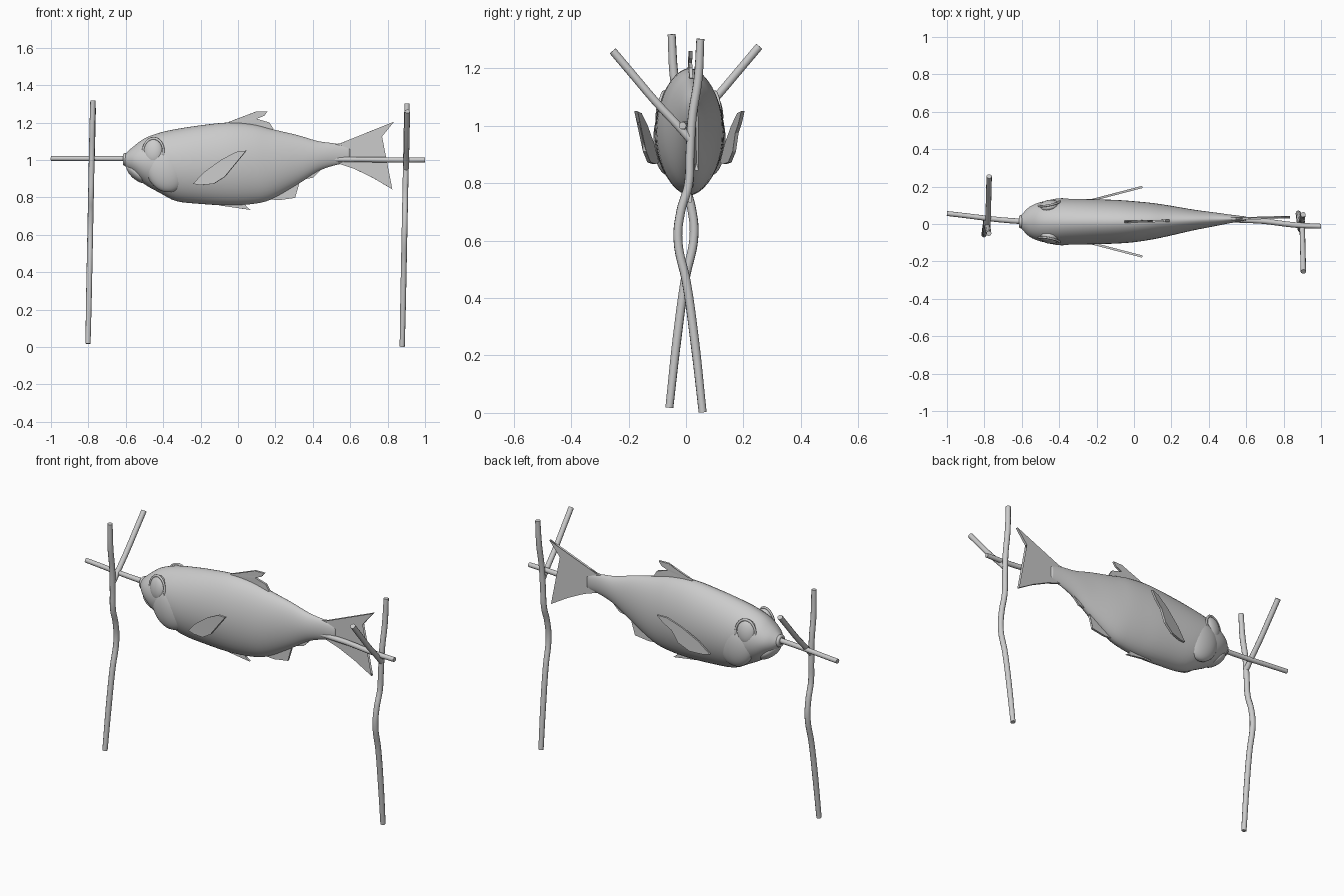
import bpy, bmesh, math
from mathutils import Vector

if "Cube" in bpy.data.objects:
    bpy.data.objects.remove(bpy.data.objects["Cube"])


def mid(x):
    """Sideways position of the slightly bent fish centre line."""
    return 0.012 + 0.03 * max(x, 0)


def add_mesh(name, bm, smooth=True):
    bmesh.ops.recalc_face_normals(bm, faces=bm.faces[:])
    me = bpy.data.meshes.new(name)
    bm.to_mesh(me)
    bm.free()
    for p in me.polygons:
        p.use_smooth = smooth
    ob = bpy.data.objects.new(name, me)
    bpy.context.collection.objects.link(ob)
    return ob


def stick(name, pts, radius, end_scale=0.9):
    """Round branch through the given points."""
    cu = bpy.data.curves.new(name, 'CURVE')
    cu.dimensions = '3D'
    cu.bevel_depth = radius
    cu.bevel_resolution = 3
    cu.resolution_u = 8
    cu.use_fill_caps = True
    sp = cu.splines.new('BEZIER')
    sp.bezier_points.add(len(pts) - 1)
    for i, (b, p) in enumerate(zip(sp.bezier_points, pts)):
        b.co = p
        b.handle_left_type = b.handle_right_type = 'AUTO'
        b.radius = end_scale if i in (0, len(pts) - 1) else 1
    ob = bpy.data.objects.new(name, cu)
    bpy.context.collection.objects.link(ob)


def fin(name, pts, y_at, thick):
    """Thin plate from an x/z outline."""
    bm = bmesh.new()
    bm.faces.new([bm.verts.new((x, y_at(x), z)) for x, z in pts])
    bmesh.ops.triangulate(bm, faces=bm.faces[:])
    ob = add_mesh(name, bm, False)
    so = ob.modifiers.new('thickness', 'SOLIDIFY')
    so.thickness = thick
    so.offset = 0


def ellipsoid(name, loc, scale, rot=(0, 0, 0)):
    bpy.ops.mesh.primitive_uv_sphere_add(segments=32, ring_count=20, location=loc, rotation=rot)
    ob = bpy.context.object
    ob.name = name
    ob.scale = scale
    bpy.ops.object.shade_smooth()


def torus(name, loc, major, minor, scale, rot):
    bpy.ops.mesh.primitive_torus_add(major_radius=major, minor_radius=minor, major_segments=32,
                                     minor_segments=8, location=loc, rotation=rot)
    ob = bpy.context.object
    ob.name = name
    ob.scale = scale
    bpy.ops.object.shade_smooth()


def catmull(a, b, c, d, t):
    return 0.5 * (2 * b + (c - a) * t + (2 * a - 5 * b + 4 * c - d) * t * t
                  + (3 * b - a - 3 * c + d) * t ** 3)


# Fish body: x, top z, bottom z, half width
stations = [Vector(s) for s in (
    (-.615, 1.02, .985, .02), (-.59, 1.045, .95, .05), (-.555, 1.075, .92, .082),
    (-.5, 1.115, .87, .105), (-.42, 1.145, .825, .117), (-.33, 1.165, .78, .122),
    (-.2, 1.185, .765, .12), (-.05, 1.2, .757, .114), (.08, 1.19, .765, .1),
    (.18, 1.165, .79, .083), (.32, 1.132, .87, .055), (.43, 1.1, .94, .037),
    (.52, 1.088, .972, .022), (.6, 1.07, .985, .01))]
rows = []
n = len(stations)
for i in range(n - 1):
    q = [stations[min(max(i + k, 0), n - 1)] for k in (-1, 0, 1, 2)]
    rows += [catmull(*q, t / 4) for t in range(4)]
rows.append(stations[-1])
bm = bmesh.new()
rings = []
SEG = 40
for x, zt, zb, w in rows:
    ring = []
    for k in range(SEG):
        a = 2 * math.pi * k / SEG
        c = math.copysign(abs(math.cos(a)) ** 1.1, math.cos(a))
        ring.append(bm.verts.new((x, mid(x) + w * c, (zt + zb) / 2 + (zt - zb) / 2 * math.sin(a))))
    rings.append(ring)
for r, s in zip(rings, rings[1:]):
    for k in range(SEG):
        bm.faces.new((r[k], r[(k + 1) % SEG], s[(k + 1) % SEG], s[k]))
bm.faces.new(rings[0])
bm.faces.new(rings[-1])
add_mesh('fish_body', bm)

# Head details and side fins, mirrored left and right
pectoral = [(-.24, .872), (-.18, .935), (-.09, 1.0), (-.01, 1.043), (.045, 1.05), (.01, 1.01),
            (-.035, .975), (-.07, .91), (-.13, .872), (-.2, .866)]
for s, side in ((-1, 'right'), (1, 'left')):
    tilt = (0.12 * s, 0, 0.2 * s)
    ellipsoid('eye_' + side, (-.453, mid(0) + s * .084, 1.045), (.054, .032, .07), tilt)
    torus('eye_rim_' + side, (-.453, mid(0) + s * .097, 1.045), .056, .006, (1, 1.27, 1),
          (math.pi / 2 + tilt[0], 0, tilt[2]))
    ellipsoid('gill_cover_' + side, (-.385, mid(0) + s * .075, .95), (.105, .051, .125),
              (0, -.35, 0))
    fin('pectoral_fin_' + side, pectoral,
        lambda x, s=s: mid(0) + s * (.112 + (x + .24) * .26), .012)

# Jaw and lips around the spit
ellipsoid('lower_jaw', (-.54, mid(0), .93), (.072, .062, .034), (0, math.radians(42), 0))
torus('lips', (-.605, mid(0), 1.003), .024, .011, (1, 1, 1), (0, math.pi / 2, 0))

# Middle fins
fin('tail_fin', [(.47, 1.08), (.545, 1.088), (.63, 1.117), (.73, 1.155), (.835, 1.205),
                 (.77, 1.125), (.7, 1.05), (.637, 1.005), (.7, .96), (.77, .9), (.825, .843),
                 (.72, .905), (.62, .953), (.54, .98), (.47, .975)], mid, .014)
fin('dorsal_fin', [(-.06, 1.18), (-.05, 1.203), (.03, 1.225), (.1, 1.26), (.158, 1.26),
                   (.14, 1.236), (.1, 1.22), (.168, 1.2), (.19, 1.165), (.1, 1.14)], mid, .012)
fin('pelvic_fin', [(-.12, .79), (-.1, .757), (-.01, .75), (.03, .738), (.067, .733),
                   (.045, .75), (.03, .79)], mid, .012)
fin('anal_fin', [(.12, .85), (.155, .79), (.22, .785), (.305, .797), (.3, .822), (.24, .84),
                 (.31, .866), (.345, .895), (.4, .905), (.45, .955), (.35, .95)], mid, .012)

# Spit running from end to end
stick('spit', [(-1, .056, 1.008), (-.6, .014, 1.007), (0, .012, 1.004), (.65, .018, 1.002),
               (.87, -.006, 1.0), (1, -.012, 1.0)], .0145)

# Two forked posts, one turned to the other side
for name, x, s, dz in (('right_post', .878, 1, .002), ('left_post', -.802, -1, .018)):
    stem = [(.058, 0), (.03, .25), (.002, .45), (-.028, .6), (-.018, .7), (.008, .79),
            (.014, .9), (.022, 1.03), (.042, 1.16), (.05, 1.3)]
    stick(name, [(x + .02 * z, s * y, z + dz) for y, z in stem], .0155)
    fork = [(.014, .95), (-.03, 1.0), (-.1, 1.075), (-.185, 1.175), (-.255, 1.258)]
    stick(name + '_fork', [(x + .022 * z, s * y, z + dz) for y, z in fork], .0145, 1)
